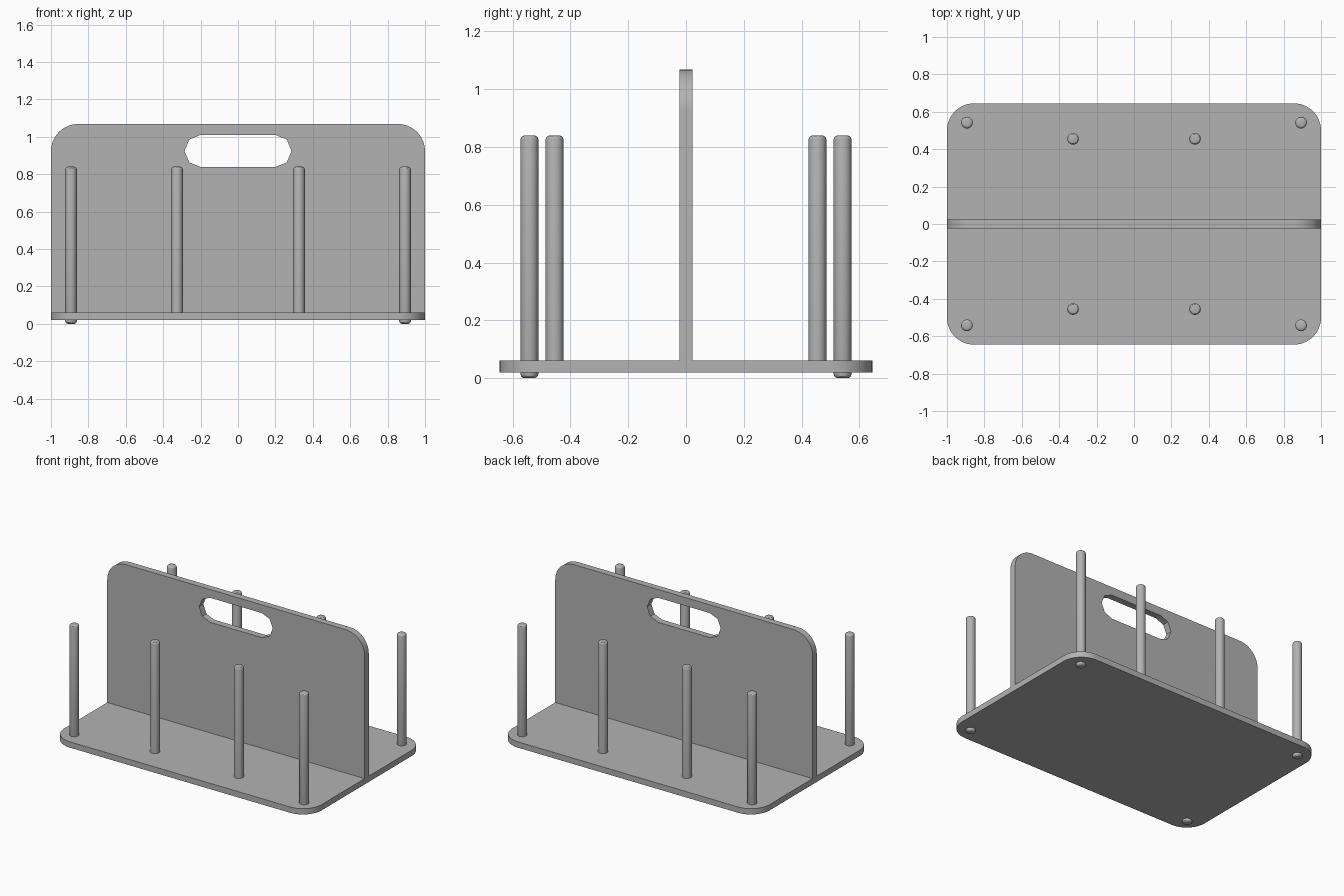
import bpy, bmesh
from math import cos, sin, pi
from mathutils import Matrix

cube = bpy.data.objects.get("Cube")
if cube:
    bpy.data.objects.remove(cube, do_unlink=True)

grey = bpy.data.materials.new("plain_grey")
grey.use_nodes = True
colour = (0.45, 0.45, 0.45, 1)
grey.diffuse_color = colour
grey.node_tree.nodes["Principled BSDF"].inputs["Base Color"].default_value = colour


def finish(bm, name):
    bmesh.ops.recalc_face_normals(bm, faces=bm.faces)
    mesh = bpy.data.meshes.new(name)
    bm.to_mesh(mesh)
    bm.free()
    mesh.materials.append(grey)
    obj = bpy.data.objects.new(name, mesh)
    bpy.context.collection.objects.link(obj)
    bpy.ops.object.select_all(action="DESELECT")
    obj.select_set(True)
    bpy.context.view_layer.objects.active = obj
    bpy.ops.object.shade_smooth_by_angle(angle=pi / 6)
    return obj


def arc(cx, cy, r, start, end, steps):
    """Points along a circular arc, angles in quarter turns."""
    angles = [(start + (end - start) * i / steps) * pi / 2 for i in range(steps + 1)]
    return [(cx + r * cos(a), cy + r * sin(a)) for a in angles]


def slab(name, outline, low, high, upright=False):
    """Extrude a flat outline along z, or along y when upright."""
    bm = bmesh.new()
    place = (lambda u, v: (u, low, v)) if upright else (lambda u, v: (u, v, low))
    face = bm.faces.new([bm.verts.new(place(u, v)) for u, v in outline])
    new = bmesh.ops.extrude_face_region(bm, geom=[face])["geom"]
    verts = [g for g in new if isinstance(g, bmesh.types.BMVert)]
    d = high - low
    bmesh.ops.translate(bm, verts=verts, vec=(0, d, 0) if upright else (0, 0, d))
    return finish(bm, name)


def peg(name, x, y, bottom, top, round_bottom):
    """Round dowel with softened ends."""
    bm = bmesh.new()
    bmesh.ops.create_cone(bm, cap_ends=True, segments=24, radius1=0.031, radius2=0.031,
                          depth=top - bottom,
                          matrix=Matrix.Translation((x, y, (top + bottom) / 2)))
    rims = [e for e in bm.edges if abs(e.verts[0].co.z - e.verts[1].co.z) < 0.001
            and (round_bottom or e.verts[0].co.z > bottom + 0.1)]
    bmesh.ops.bevel(bm, geom=rims, offset=0.014, segments=3, profile=0.5, affect="EDGES")
    finish(bm, name)


# Base plate with four rounded corners
base_top, r = 0.061, 0.145
hx, hy = 1 - r, 0.645 - r
corners = [(hx, hy), (-hx, hy), (-hx, -hy), (hx, -hy)]
outline = [p for i, (cx, cy) in enumerate(corners) for p in arc(cx, cy, r, i, i + 1, 12)]
slab("base_plate", outline, 0.02, base_top)

# Upright divider with rounded top corners
top = 1.068
outline = [(-1, base_top), (1, base_top)]
outline += arc(hx, top - r, r, 0, 1, 12) + arc(-hx, top - r, r, 1, 2, 12)
divider = slab("divider_panel", outline, -0.023, 0.023, upright=True)

# Hand slot cut through the divider
slot = arc(0.2, 0.924, 0.086, -1, 1, 4) + arc(-0.2, 0.924, 0.086, 1, 3, 4)
cutter = slab("slot_cutter", slot, -0.1, 0.1, upright=True)
cutter.hide_render = True
bpy.context.view_layer.objects.active = divider
cut = divider.modifiers.new("hand_slot", "BOOLEAN")
cut.operation = "DIFFERENCE"
cut.solver = "EXACT"
cut.object = cutter
bpy.ops.object.select_all(action="DESELECT")
divider.select_set(True)
while divider.modifiers[0] != cut:
    bpy.ops.object.modifier_move_up(modifier=cut.name)
bpy.ops.object.modifier_apply(modifier=cut.name)
bpy.data.objects.remove(cutter, do_unlink=True)
bpy.ops.object.shade_smooth_by_angle(angle=pi / 6)

# Pegs: corner ones pass through the base and form the feet
for sy, depth in ((-1, "front"), (1, "back")):
    for sx, side in ((-1, "right"), (1, "left")):
        peg(f"{depth}_{side}_corner_peg", sx * 0.893, sy * 0.542, 0, 0.84, True)
        peg(f"{depth}_{side}_inner_peg", sx * 0.326, sy * 0.455, 0.04, 0.84, False)
